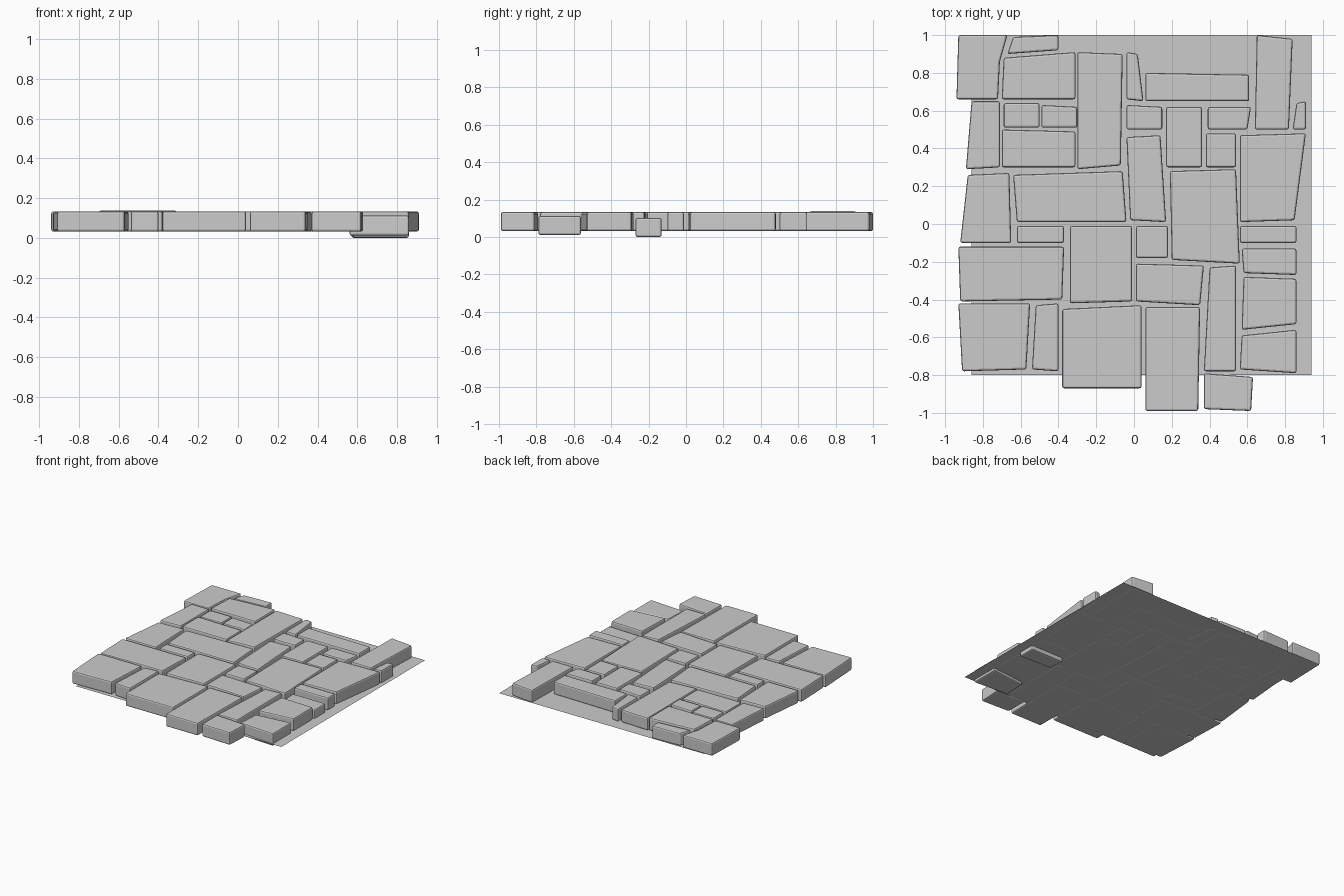
import bpy
import bmesh

default_cube = bpy.data.objects.get("Cube")
if default_cube:
    bpy.data.objects.remove(default_cube, do_unlink=True)

UNIT = 0.01          # plan measurements below are in hundredths
BOTTOM = 0.031       # underside of a normal stone
THICKNESS = 0.102
BEVEL = 0.011

grey = bpy.data.materials.new("stone grey")
grey.use_nodes = True
colour = (0.6, 0.6, 0.6, 1)
grey.diffuse_color = colour
grey.node_tree.nodes["Principled BSDF"].inputs["Base Color"].default_value = colour


def add_object(name, bm):
    mesh = bpy.data.meshes.new(name)
    bm.to_mesh(mesh)
    bm.free()
    mesh.materials.append(grey)
    obj = bpy.data.objects.new(name, mesh)
    bpy.context.collection.objects.link(obj)
    return obj


def stone(name, west, east, south, north, sw=(0, 0), se=(0, 0), ne=(0, 0), nw=(0, 0),
          kink=None, lift=0.0):
    """Bevelled slab over a rectangle whose corners may be nudged."""
    outline = [(west + sw[0], south + sw[1]), (east + se[0], south + se[1]),
               (east + ne[0], north + ne[1]), (west + nw[0], north + nw[1])]
    if kink:                      # extra point on the east side
        outline.insert(2, kink)
    bm = bmesh.new()
    base = bm.faces.new([bm.verts.new((x * UNIT, y * UNIT, BOTTOM + lift)) for x, y in outline])
    top = bmesh.ops.extrude_face_region(bm, geom=[base], use_keep_orig=True)["geom"]
    raised = [item for item in top if isinstance(item, bmesh.types.BMVert)]
    bmesh.ops.translate(bm, verts=raised, vec=(0, 0, THICKNESS))
    bmesh.ops.recalc_face_normals(bm, faces=bm.faces)
    bevel = add_object(name, bm).modifiers.new("worn_edges", "BEVEL")
    bevel.width = BEVEL
    bevel.segments = 2


# Thin bedding sheet under the paving
sheet = bmesh.new()
sheet.faces.new([sheet.verts.new((x, y, BOTTOM + 0.001))
                 for x, y in ((-0.86, -0.8), (0.94, -0.8), (0.94, 1), (-0.86, 1))])
add_object("bedding_sheet", sheet)

# Back left group
stone("back_corner_stone", -94, -72, 66, 100, nw=(1, 0), ne=(5, 0), kink=(-71, 86))
stone("back_edge_sliver", -67, -40, 92, 100, sw=(0, -2), nw=(3, -1))
stone("back_broad_stone", -70, -31, 66, 91, nw=(1, -3), lift=0.005)
stone("left_upper_stone", -89, -71, 29, 65, nw=(3, 0), se=(0, 1))
stone("small_square_outer", -69, -50, 51, 64)
stone("small_square_inner", -49, -30, 51, 63, ne=(0, -1))
stone("left_wide_stone", -70, -31, 30, 50, ne=(0, -1))
stone("tall_middle_stone", -30, -6, 29, 91, se=(-1, 2), ne=(0, -1))

# Back right group
stone("narrow_wedge", -4, 5, 65, 91, ne=(-3, -1), sw=(0, 1))
stone("back_long_bar", 6, 61, 65, 80, ne=(0, -1))
stone("back_tall_stone", 64, 84, 50, 100, se=(-2, 0), ne=(0, -2), nw=(1, 0))
stone("edge_chip", 84, 91, 50, 65, nw=(2, -1))
stone("small_middle_stone", -4, 15, 50, 63, ne=(0, -1))
stone("upright_stone", 17, 36, 30, 62)
stone("small_right_stone", 39, 62, 50, 62, se=(-2, 0))
stone("square_right_stone", 38, 54, 30, 48)
stone("large_right_stone", 56, 91, 1, 48, se=(-6, 1), ne=(0, 0), nw=(0, -1))

# Middle courses
stone("centre_upright_stone", -4, 17, 2, 47, sw=(2, 0), se=(0, -1), ne=(-3, 0), nw=(0, -1))
stone("centre_large_stone", 19, 56, -21, 29, sw=(1, 2), ne=(-2, 0), nw=(0, -1))
stone("left_middle_stone", -92, -65, -10, 27, ne=(-1, 0), nw=(4, -1))
stone("long_middle_stone", -64, -4, 1, 28, sw=(2, 0), ne=(-2, 0), nw=(0, -2))
stone("left_low_bar", -62, -37, -10, -1)
stone("centre_square_stone", -34, -1, -42, -1, se=(0, 1))
stone("centre_small_stone", 1, 18, -18, -1)
stone("right_upper_bar", 56, 86, -10, -1)
stone("right_sunken_bar", 57, 86, -27, -13, sw=(1, 1), lift=-BOTTOM)
stone("right_wedge_stone", 57, 86, -56, -28, se=(0, 3), ne=(0, -1), nw=(1, 0))
stone("right_sunken_corner", 56, 86, -79, -56, sw=(0, 2), nw=(1, -3), lift=-0.02)

# Front courses
stone("left_long_stone", -93, -37, -41, -12, sw=(1, 0), se=(-1, 1))
stone("centre_low_stone", 1, 37, -43, -21, sw=(0, 2), se=(-2, 0), ne=(0, -1))
stone("front_upright_stone", 37, 54, -78, -22, nw=(3, -1), kink=None)
stone("front_corner_stone", -93, -55, -78, -42, sw=(2, 0), se=(-2, 1))
stone("front_narrow_stone", -54, -40, -78, -42, sw=(0, 1), nw=(2, -1))
stone("front_large_stone", -38, 4, -87, -43, nw=(0, -2), kink=(4, -66))
stone("front_tall_stone", 6, 35, -99, -44, se=(-1, 0))
stone("front_end_stone", 37, 63, -99, -79, sw=(0, 1), se=(-1, 0), ne=(0, -2))
